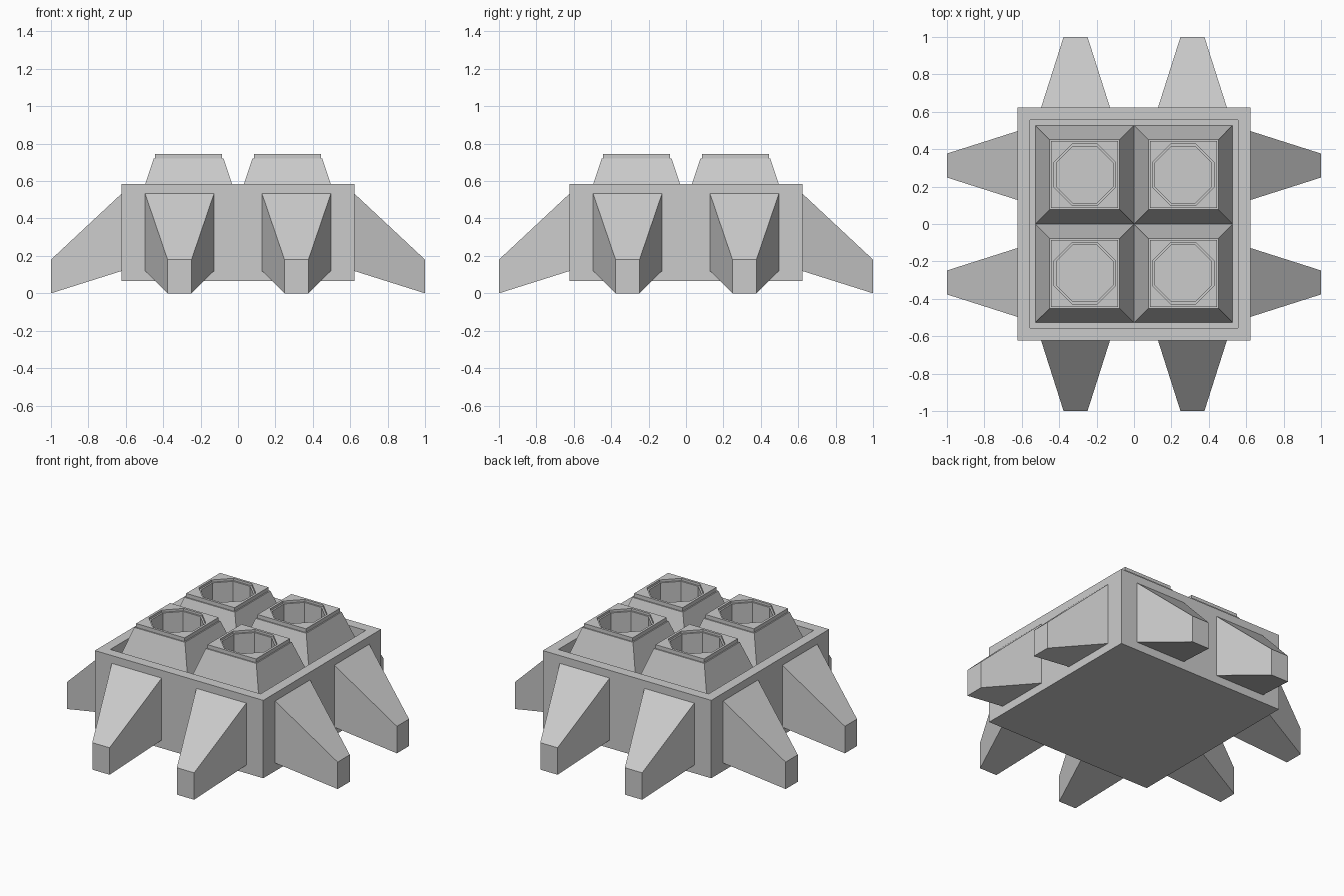
import bpy, bmesh, math
from mathutils import Matrix

if "Cube" in bpy.data.objects:
    bpy.data.objects.remove(bpy.data.objects["Cube"])


def link(name, bm):
    bmesh.ops.recalc_face_normals(bm, faces=bm.faces[:])
    me = bpy.data.meshes.new(name)
    bm.to_mesh(me)
    bm.free()
    ob = bpy.data.objects.new(name, me)
    bpy.context.collection.objects.link(ob)
    return ob


def loft(name, rings, turn=0):
    """Skin a capped solid through rings of equal point count."""
    bm = bmesh.new()
    loops = [[bm.verts.new(p) for p in r] for r in rings]
    n = len(loops[0])
    for a, b in zip(loops, loops[1:]):
        for i in range(n):
            j = (i + 1) % n
            bm.faces.new((a[i], a[j], b[j], b[i]))
    bm.faces.new(loops[0][::-1])
    bm.faces.new(loops[-1])
    bm.transform(Matrix.Rotation(turn, 4, 'Z'))
    return link(name, bm)


def polygon(cx, cy, z, apothem, n):
    """Regular polygon with sides parallel to the axes."""
    r = apothem / math.cos(math.pi / n)
    angles = [(i + 0.5) * 2 * math.pi / n for i in range(n)]
    return [(cx + r * math.cos(a), cy + r * math.sin(a), z) for a in angles]


# Square body with a recessed top
bm = bmesh.new()
bmesh.ops.create_cube(bm, size=1, matrix=Matrix.Translation((0, 0, 0.325))
                      @ Matrix.Diagonal((1.244, 1.244, 0.52, 1)))
top = max(bm.faces, key=lambda f: f.calc_center_median().z)
bmesh.ops.inset_region(bm, faces=[top], thickness=0.095)
floor = bmesh.ops.extrude_face_region(bm, geom=[top])['geom']
bmesh.ops.delete(bm, geom=[top], context='FACES')
bmesh.ops.translate(bm, vec=(0, 0, -0.095),
                    verts=[v for v in floor if isinstance(v, bmesh.types.BMVert)])
link("body", bm)

# Four tapered sockets with a stepped octagonal hole
C = 0.2635
for sx in (-1, 1):
    for sy in (-1, 1):
        x, y = sx * C, sy * C
        socket = loft("socket", [polygon(x, y, z, h, 4) for z, h in
                                 ((0.49, 0.2635), (0.72, 0.187), (0.72, 0.179), (0.745, 0.179))])
        cutter = loft("socket_cutter", [polygon(x, y, z, h, 8) for z, h in
                                        ((0.45, 0.152), (0.73, 0.152), (0.73, 0.163), (0.80, 0.163))])
        cutter.hide_render = True
        cutter.hide_viewport = True
        mod = socket.modifiers.new("hole", 'BOOLEAN')
        mod.operation = 'DIFFERENCE'
        mod.solver = 'EXACT'
        mod.object = cutter

# Two sloping tapered feet on every side
for k in range(4):
    for s in (-1, 1):
        x = s * 0.3125
        rings = [[(x - w, y, z0), (x + w, y, z0), (x + w, y, z1), (x - w, y, z1)]
                 for y, w, z0, z1 in ((-0.62, 0.185, 0.12, 0.535), (-1, 0.064, 0, 0.18))]
        loft("foot", rings, k * math.pi / 2)
